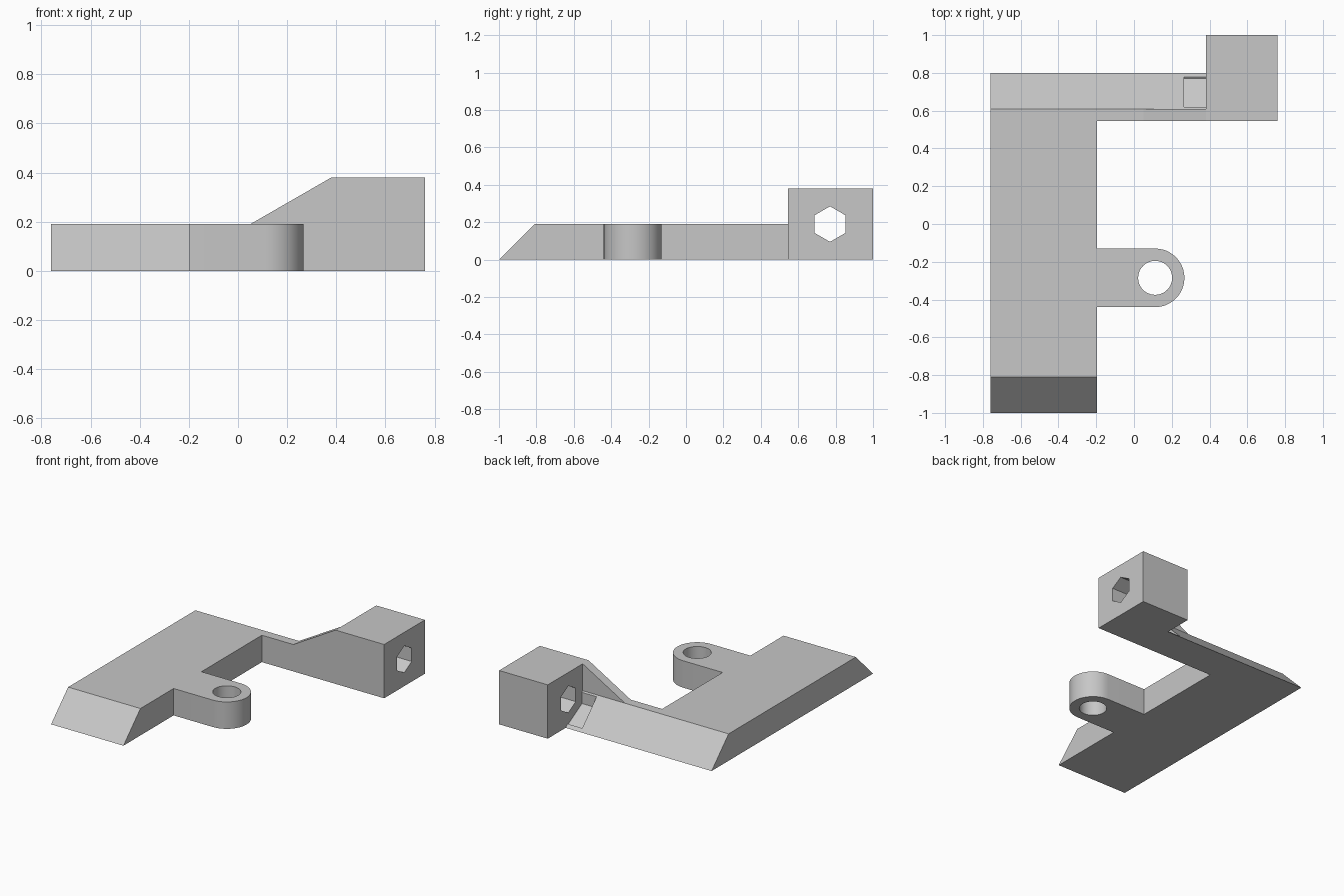
import bpy, bmesh
from math import sin, cos, pi, radians
from mathutils import Vector

cube = bpy.data.objects.get("Cube")
if cube:
    bpy.data.objects.remove(cube, do_unlink=True)

grey = bpy.data.materials.new("plain grey")
grey.use_nodes = True
colour = (0.57, 0.57, 0.57, 1)
grey.diffuse_color = colour
grey.node_tree.nodes["Principled BSDF"].inputs["Base Color"].default_value = colour

THICK, HEIGHT = 0.19, 0.38      # plate thickness, block height
LEFT, RIGHT = -0.76, 0.76
INNER, STEP = -0.195, 0.38      # bar edge, block edge
ARM_FRONT, ARM_BACK = 0.545, 0.80
TAB = (0.112, -0.285)
TAB_R = 0.155
HEX = (0.77, 0.19)              # hexagon centre in y, z


def prism(name, points, direction):
    """Extrude a closed planar outline along a direction."""
    bm = bmesh.new()
    face = bm.faces.new([bm.verts.new(p) for p in points])
    new = bmesh.ops.extrude_face_region(bm, geom=[face])["geom"]
    moved = [v for v in new if isinstance(v, bmesh.types.BMVert)]
    bmesh.ops.translate(bm, verts=moved, vec=Vector(direction))
    bmesh.ops.recalc_face_normals(bm, faces=bm.faces)
    mesh = bpy.data.meshes.new(name)
    bm.to_mesh(mesh)
    bm.free()
    mesh.materials.append(grey)
    obj = bpy.data.objects.new(name, mesh)
    bpy.context.collection.objects.link(obj)
    return obj


def activate(obj):
    bpy.ops.object.select_all(action='DESELECT')
    obj.select_set(True)
    bpy.context.view_layer.objects.active = obj


def cut(obj, cutter):
    cutter.hide_render = True
    mod = obj.modifiers.new("cut", 'BOOLEAN')
    mod.operation = 'DIFFERENCE'
    mod.solver = 'EXACT'
    mod.object = cutter
    activate(obj)
    bpy.ops.object.modifier_apply(modifier=mod.name)
    bpy.data.objects.remove(cutter, do_unlink=True)


def hex_cutter(name, radius, x0, x1):
    ring = [(x0, HEX[0] + radius * sin(i * pi / 3), HEX[1] + radius * cos(i * pi / 3))
            for i in range(6)]
    return prism(name, ring, (x1 - x0, 0, 0))


# Flat plate: long bar, rounded tab and arm in one outline
arc = [(TAB[0] + TAB_R * cos(a), TAB[1] + TAB_R * sin(a), 0)
       for a in (radians(-90 + 180 * i / 24) for i in range(25))]
outline = [(LEFT, -1, 0), (INNER, -1, 0), (INNER, TAB[1] - TAB_R, 0), *arc,
           (INNER, TAB[1] + TAB_R, 0), (INNER, ARM_FRONT, 0), (STEP, ARM_FRONT, 0),
           (STEP, ARM_BACK, 0), (LEFT, ARM_BACK, 0)]
plate = prism("plate_with_tab", outline, (0, 0, THICK))

# Slope both ends by pulling the upper edges inward
for v in plate.data.vertices:
    if v.co.z > THICK / 2:
        if v.co.y < -0.99:
            v.co.y += THICK
        elif v.co.y > ARM_BACK - 0.01:
            v.co.y -= THICK

# Screw hole in the tab and nut recess beside the block
circle = [(TAB[0] + 0.09 * cos(i * pi / 24), TAB[1] + 0.09 * sin(i * pi / 24), -0.1)
          for i in range(48)]
cut(plate, prism("hole_cutter", circle, (0, 0, 0.5)))
cut(plate, hex_cutter("recess_cutter", 0.175, 0.265, STEP + 0.1))

# Raised block with a hexagonal through hole
block = prism("end_block", [(STEP, ARM_FRONT, 0), (RIGHT, ARM_FRONT, 0),
                            (RIGHT, 1, 0), (STEP, 1, 0)], (0, 0, HEIGHT))
cut(block, hex_cutter("hex_cutter", 0.095, STEP - 0.1, RIGHT + 0.1))

# Sloping brace from arm to block
brace = prism("brace", [(0.05, ARM_FRONT, THICK), (STEP, ARM_FRONT, THICK),
                        (STEP, ARM_FRONT, HEIGHT)], (0, ARM_BACK - THICK - ARM_FRONT, 0))

for part in (plate, block, brace):
    activate(part)
    bpy.ops.object.shade_smooth_by_angle(angle=radians(25))
